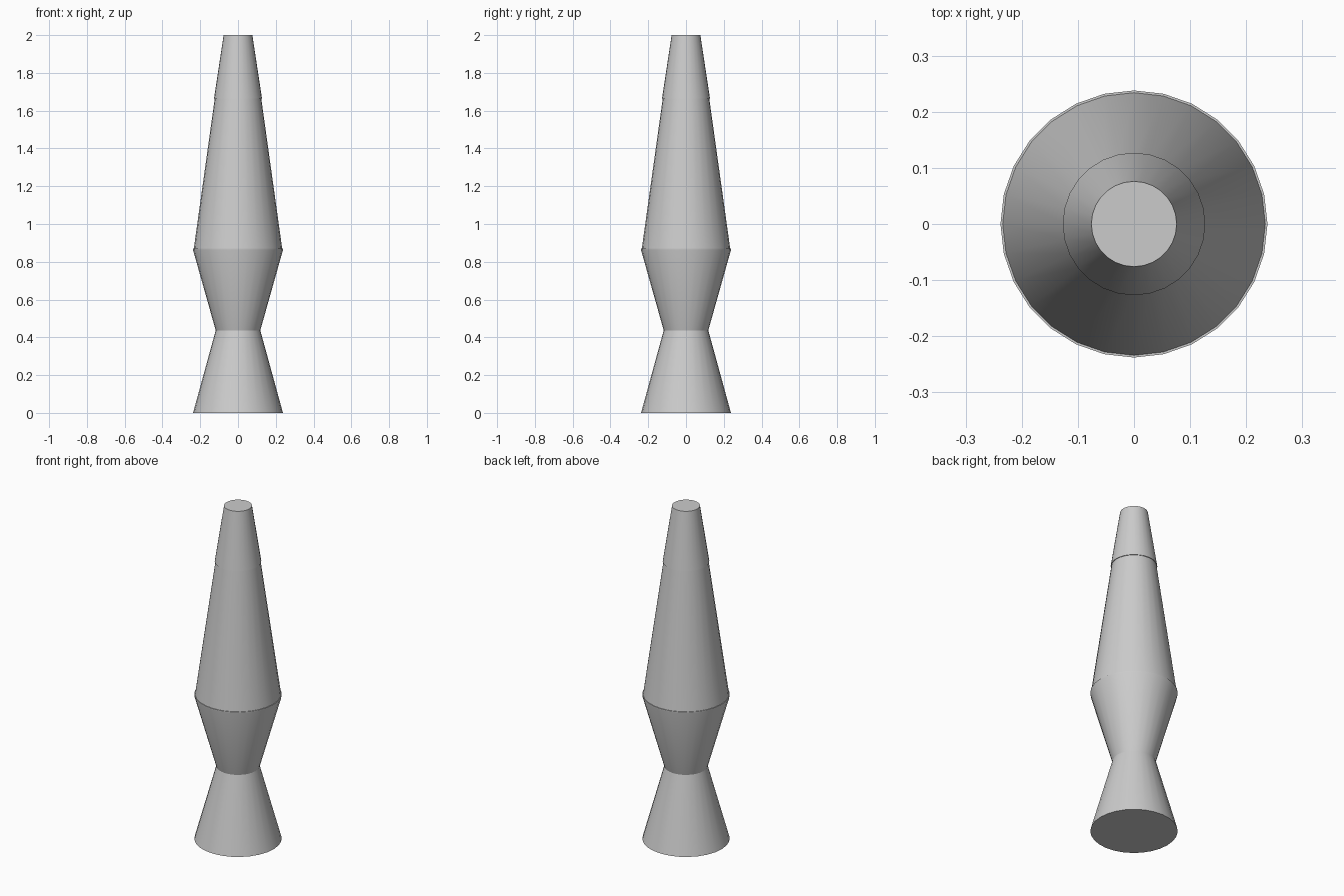
import bpy, bmesh, math

if "Cube" in bpy.data.objects:
    bpy.data.objects.remove(bpy.data.objects["Cube"])

SIDES = 28


def lathe(name, profile):
    """Closed solid of revolution from (radius, z) points, bottom to top."""
    bm = bmesh.new()
    rings = []
    for r, z in profile:
        rings.append([bm.verts.new((r * math.cos(2 * math.pi * i / SIDES),
                                    r * math.sin(2 * math.pi * i / SIDES), z))
                      for i in range(SIDES)])
    for low, high in zip(rings, rings[1:]):
        for i in range(SIDES):
            j = (i + 1) % SIDES
            bm.faces.new((low[i], low[j], high[j], high[i]))
    bm.faces.new(rings[0][::-1])
    bm.faces.new(rings[-1])
    mesh = bpy.data.meshes.new(name)
    bm.to_mesh(mesh)
    bm.free()
    ob = bpy.data.objects.new(name, mesh)
    bpy.context.collection.objects.link(ob)
    bpy.ops.object.select_all(action='DESELECT')
    ob.select_set(True)
    bpy.context.view_layer.objects.active = ob
    bpy.ops.object.shade_smooth_by_angle(angle=math.radians(25))
    return ob


# Hourglass stand: flared foot, narrow waist, cup with a thin lip
lathe("base", [(0.238, 0.0), (0.118, 0.437), (0.238, 0.862), (0.238, 0.87)])

# Tapered glass vessel sitting in the cup
lathe("glass_bottle", [(0.234, 0.87), (0.123, 1.665)])

# Cap, slightly wider than the glass neck
lathe("cap", [(0.127, 1.665), (0.076, 2.0)])
